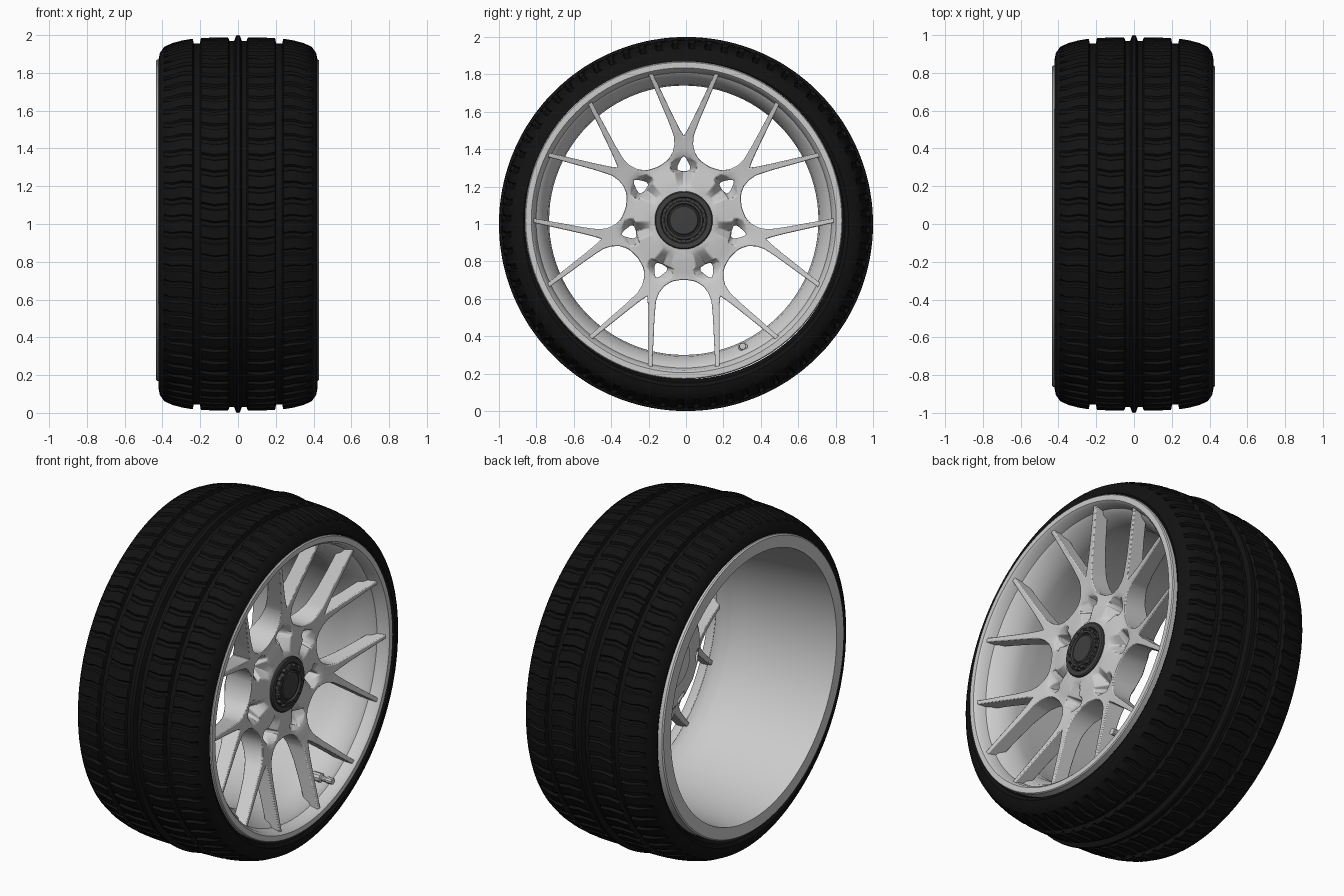
import bpy, bmesh, math
from math import sin, cos, pi

if "Cube" in bpy.data.objects:
    bpy.data.objects.remove(bpy.data.objects["Cube"])

TYRE_C = (0.0, 1.0)        # y, z of the tyre axis
RIM_C = (-0.012, 1.02)     # y, z of the rim axis


def material(name, v):
    m = bpy.data.materials.new(name)
    m.diffuse_color = (v, v, v, 1)
    m.use_nodes = True
    m.node_tree.nodes["Principled BSDF"].inputs["Base Color"].default_value = m.diffuse_color
    return m


def finish(name, bm, mat=None, angle=35, bevel=0):
    bmesh.ops.remove_doubles(bm, verts=bm.verts, dist=1e-5)
    bmesh.ops.recalc_face_normals(bm, faces=bm.faces)
    me = bpy.data.meshes.new(name)
    bm.to_mesh(me)
    bm.free()
    ob = bpy.data.objects.new(name, me)
    bpy.context.collection.objects.link(ob)
    if mat:
        me.materials.append(mat)
    if bevel:
        b = ob.modifiers.new("soft_edges", 'BEVEL')
        b.width, b.segments, b.angle_limit = bevel, 2, math.radians(40)
    bpy.ops.object.select_all(action='DESELECT')
    ob.select_set(True)
    bpy.context.view_layer.objects.active = ob
    bpy.ops.object.shade_smooth_by_angle(angle=math.radians(angle))
    return ob


def pt(x, r, t, c):
    """Point at radius r and angle t (from straight up) about the x axis."""
    return (x, c[0] + r * sin(t), c[1] + r * cos(t))


def skin(bm, rows, closed=True):
    """Quads between successive, wrapping rings of vertices."""
    n, k = len(rows), len(rows[0])
    for i in range(n):
        a, b = rows[i], rows[(i + 1) % n]
        for j in range(k if closed else k - 1):
            bm.faces.new((a[j], a[(j + 1) % k], b[(j + 1) % k], b[j]))


def revolve(name, profile, n, c, mat=None, closed=True, angle=35):
    bm = bmesh.new()
    rows = [[bm.verts.new(pt(x, r, 2 * pi * i / n, c)) for x, r in profile] for i in range(n)]
    skin(bm, rows, closed)
    return finish(name, bm, mat, angle)


rubber = material("rubber", 0.006)
dark = material("dark_metal", 0.05)

# Tyre: half profile (x, radius, lateral groove depth), mirrored, with slanted grooves
half = [(.36, .83, 0), (.41, .85, 0), (.421, .87, 0), (.414, .905, 0), (.392, .937, 0),
        (.35, .957, .011), (.295, .972, .014), (.24, .981, .014), (.234, .955, 0), (.202, .955, 0),
        (.196, .985, .014), (.125, .987, .014), (.052, .987, .01), (.046, .97, 0),
        (.02, .97, 0), (.01, .998, 0)]
profile = half + [(0, 1.0, 0)] + [(-x, r, d) for x, r, d in reversed(half)]
bm = bmesh.new()
rows = []
pitches = 68
for p in range(pitches):
    for off, groove in ((0, 0), (.62, 0), (.7, 1), (.92, 1)):
        ring = []
        for x, r, d in profile:
            slant = .16 * abs(x) + .012 * sin(abs(x) * 30)
            t = 2 * pi * (p + off) / pitches + slant
            ring.append(bm.verts.new(pt(x, r - groove * d, t, TYRE_C)))
        rows.append(ring)
skin(bm, rows)
finish("tyre", bm, rubber)

# Rim: front lip, stepped well, barrel and back lip
revolve("rim_barrel", [(.424, .85), (.43, .845), (.43, .815), (.416, .802), (.365, .79), (.35, .77),
                       (.27, .728), (.21, .72), (.12, .728), (-.25, .76), (-.435, .775),
                       (-.435, .843), (-.428, .85), (-.37, .85), (-.33, .81), (.02, .79),
                       (.33, .815), (.37, .85)], 96, RIM_C)

# Spoke star: half of one Y spoke as rows of
# (radius, inner edge, outer edge (1 = joined to neighbour), pocket x, face x, back x)
star = [(.10, 0, 1, .325, .325, .10), (.17, 0, 1, .325, .325, .10), (.19, 0, 1, .305, .325, .10),
        (.225, 0, 1, .275, .322, .11), (.262, 0, 1, .24, .316, .12), (.268, .03, 1, .24, .315, .12),
        (.285, .036, 1, .25, .312, .125), (.305, .027, 1, .27, .310, .13), (.318, .02, 1, .28, .310, .14),
        (.322, .018, .118, .285, .310, .145), (.33, .013, .094, .295, .311, .15),
        (.343, 0, .077, .308, .313, .16), (.37, 0, .059, .318, .318, .18), (.41, 0, .05, .325, .325, .20),
        (.45, 0, .053, .332, .332, .22), (.462, .006, .056, .334, .336, .225),
        (.485, .02, .064, .34, .34, .235), (.55, .052, .088, .354, .354, .26),
        (.65, .098, .129, .378, .378, .29), (.75, .143, .169, .402, .402, .315),
        (.812, .171, .195, .416, .416, .33)]
bm = bmesh.new()
for k in range(7):
    for side in (1, -1):
        prev = None
        for r, a, b, xp, xf, xb in star:
            full = b == 1
            b = r * pi / 7 if full else b
            m = a + .42 * (b - a)
            sec = [(a, xb), (a, xp), (m, xf), (b, xf), (b, xb)]
            v = [bm.verts.new(pt(x, r, 2 * pi * k / 7 + side * s / r, RIM_C)) for s, x in sec]
            if prev:
                pv, pa, pfull = prev
                for j in range(5):
                    if (j == 0 and a == 0 and pa == 0) or (j == 3 and full and pfull):
                        continue
                    q = (j + 1) % 5
                    bm.faces.new((pv[j], pv[q], v[q], v[j]))
            prev = (v, a, full)
finish("spoke_star", bm, None, 35, .005)

# Hub core behind the centre cap
revolve("hub_core", [(.325, 0), (.325, .15), (.09, .15), (.08, .14), (.08, 0)], 48, RIM_C, closed=False)

# Centre lock: dark flange, raised nut, dished centre
revolve("centre_flange", [(.30, .155), (.334, .155), (.34, .149), (.34, .125), (.332, .12), (.332, 0)],
        64, RIM_C, dark, closed=False)
revolve("centre_nut", [(.32, .106), (.353, .106), (.358, .101), (.358, .09), (.348, .085),
                       (.348, .08), (.354, .074), (.356, 0)], 64, RIM_C, dark, closed=False)

# Teeth around the nut
bm = bmesh.new()
for k in range(14):
    t0 = 2 * pi * k / 14
    ends = []
    for x in (.325, .356):
        ends.append([bm.verts.new(pt(x, r, t0 + d, RIM_C))
                     for r, d in ((.098, -.13), (.12, -.1), (.12, .1), (.098, .13))])
    lo, hi = ends
    bm.faces.new(lo)
    bm.faces.new(hi)
    for j in range(4):
        q = (j + 1) % 4
        bm.faces.new((lo[j], lo[q], hi[q], hi[j]))
finish("nut_teeth", bm, dark, 30)

# Tyre valve near the bottom of the rim
valve_c = (RIM_C[0] + .315, RIM_C[1] - .674)
revolve("valve", [(.27, 0), (.27, .026), (.335, .026), (.34, .014), (.375, .014), (.375, .02),
                  (.41, .018), (.413, 0)], 10, valve_c, closed=False)
